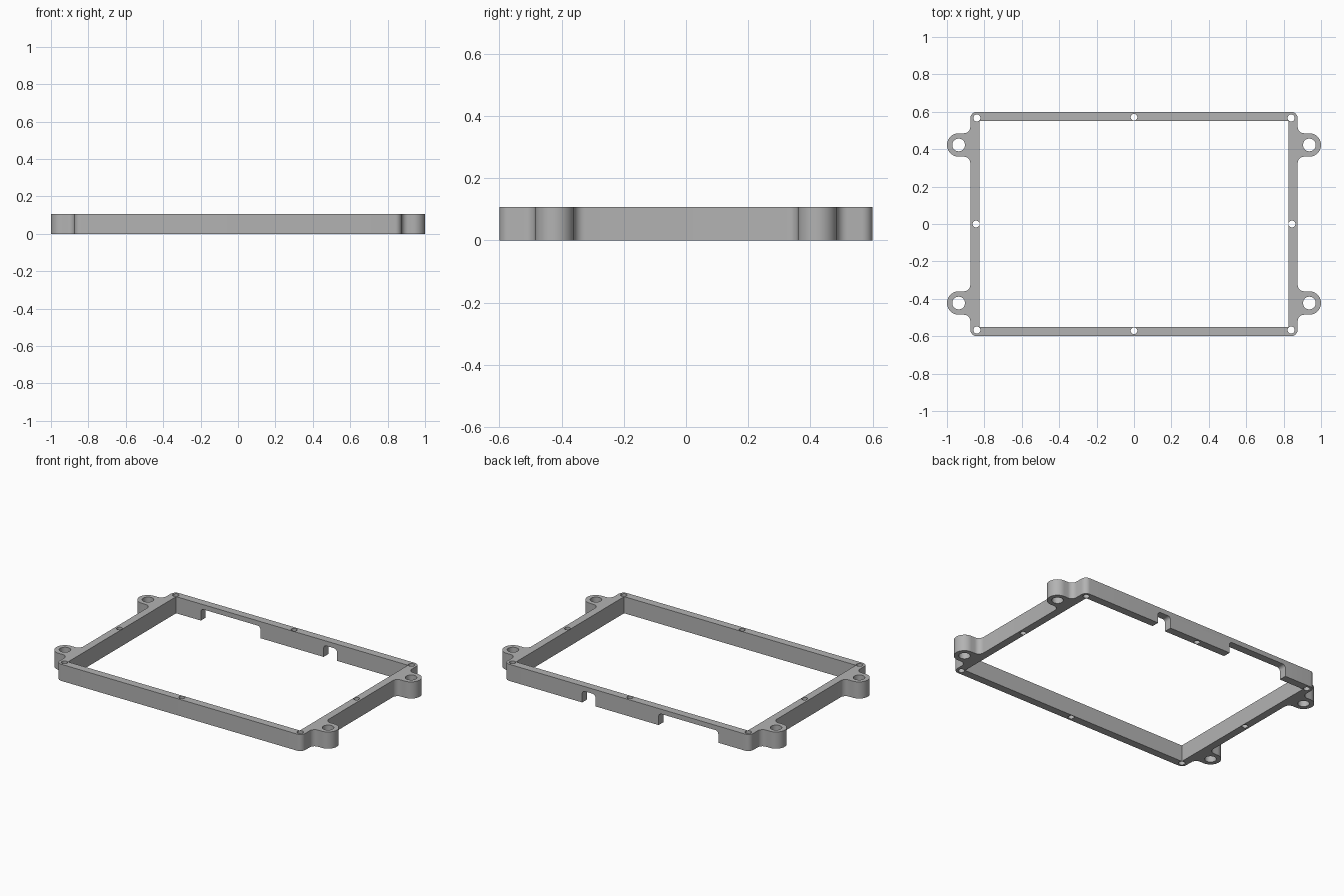
import bpy
import bmesh
from math import cos, sin, radians

if "Cube" in bpy.data.objects:
    bpy.data.objects.remove(bpy.data.objects["Cube"], do_unlink=True)

HEIGHT = 0.107
HALF_X, HALF_Y = 0.875, 0.6        # outer frame
IN_X, IN_Y = 0.826, 0.55           # opening
EAR_X, EAR_Y, EAR_R = 0.9375, 0.4225, 0.0625
FILLET = 0.035
NOTCH_TOP = 0.076

grey = bpy.data.materials.new("plain_grey")
grey.use_nodes = True
colour = (0.45, 0.45, 0.45, 1)
grey.diffuse_color = colour
grey.node_tree.nodes["Principled BSDF"].inputs["Base Color"].default_value = colour


def arc(cx, cy, r, start, end, steps):
    angles = [radians(start + (end - start) * i / steps) for i in range(steps + 1)]
    return [(cx + r * cos(a), cy + r * sin(a)) for a in angles]


def circle(cx, cy, r, steps=32):
    return arc(cx, cy, r, 0, 360, steps)[:-1]


def extruded(name, loops, depth):
    """Solid of the given depth from closed loops; inner loops become holes."""
    curve = bpy.data.curves.new(name + "_profile", "CURVE")
    curve.dimensions = "2D"
    curve.fill_mode = "BOTH"
    curve.extrude = depth / 2
    for loop in loops:
        spline = curve.splines.new("POLY")
        spline.points.add(len(loop) - 1)
        for point, (x, y) in zip(spline.points, loop):
            point.co = (x, y, 0, 1)
        spline.use_cyclic_u = True
    temp = bpy.data.objects.new(name + "_temp", curve)
    bpy.context.collection.objects.link(temp)
    graph = bpy.context.evaluated_depsgraph_get()
    mesh = bpy.data.meshes.new_from_object(temp.evaluated_get(graph))
    bpy.data.objects.remove(temp, do_unlink=True)
    bm = bmesh.new()
    bm.from_mesh(mesh)
    bmesh.ops.remove_doubles(bm, verts=bm.verts, dist=0.0001)
    bmesh.ops.recalc_face_normals(bm, faces=bm.faces)
    bm.to_mesh(mesh)
    bm.free()
    mesh.materials.clear()
    mesh.materials.append(grey)
    obj = bpy.data.objects.new(name, mesh)
    bpy.context.collection.objects.link(obj)
    return obj


# Outline of one quarter: filleted mounting ear, then rounded corner
quarter = (
    arc(HALF_X + FILLET, EAR_Y - EAR_R - FILLET, FILLET, 180, 90, 8)
    + arc(EAR_X, EAR_Y, EAR_R, -90, 90, 24)
    + arc(HALF_X + FILLET, EAR_Y + EAR_R + FILLET, FILLET, 270, 180, 8)
    + arc(HALF_X - FILLET, HALF_Y - FILLET, FILLET, 0, 90, 8)
)
half = quarter + [(-x, y) for x, y in reversed(quarter)]
outline = half + [(x, -y) for x, y in reversed(half)]

# Opening, mounting holes and screw holes
loops = [outline, [(-IN_X, -IN_Y), (IN_X, -IN_Y), (IN_X, IN_Y), (-IN_X, IN_Y)]]
for sx in (-1, 1):
    loops.append(circle(sx * 0.845, 0, 0.018))
    loops.append(circle(0, sx * 0.571, 0.018))
    for sy in (-1, 1):
        loops.append(circle(sx * EAR_X, sy * EAR_Y, 0.034))
        loops.append(circle(sx * 0.84, sy * 0.567, 0.019))

frame = extruded("mounting_frame", loops, HEIGHT)
frame.location.z = HEIGHT / 2

# Cable notches through the underside of the back wall
for name, x0, x1 in (("wide_notch", -0.65, -0.225), ("small_notch", 0.225, 0.32)):
    r = 0.02
    shape = ([(x0, -0.05), (x1, -0.05)]
             + arc(x1 - r, NOTCH_TOP - r, r, 0, 90, 6)
             + arc(x0 + r, NOTCH_TOP - r, r, 90, 180, 6))
    cutter = extruded(name + "_cutter", [shape], 0.12)
    cutter.rotation_euler.x = radians(90)
    cutter.location.y = 0.575
    cutter.hide_render = True
    cutter.hide_viewport = True
    cutter.display_type = "WIRE"
    cut = frame.modifiers.new(name, "BOOLEAN")
    cut.operation = "DIFFERENCE"
    cut.solver = "EXACT"
    cut.object = cutter

# Smooth round walls, sharp edges; apply the cuts
bpy.context.view_layer.update()
graph = bpy.context.evaluated_depsgraph_get()
frame.data = bpy.data.meshes.new_from_object(frame.evaluated_get(graph))
frame.modifiers.clear()
for obj in [o for o in bpy.data.objects if o.name.endswith("_cutter")]:
    bpy.data.objects.remove(obj, do_unlink=True)
bpy.ops.object.select_all(action="DESELECT")
frame.select_set(True)
bpy.context.view_layer.objects.active = frame
bpy.ops.object.shade_smooth_by_angle(angle=radians(30))
